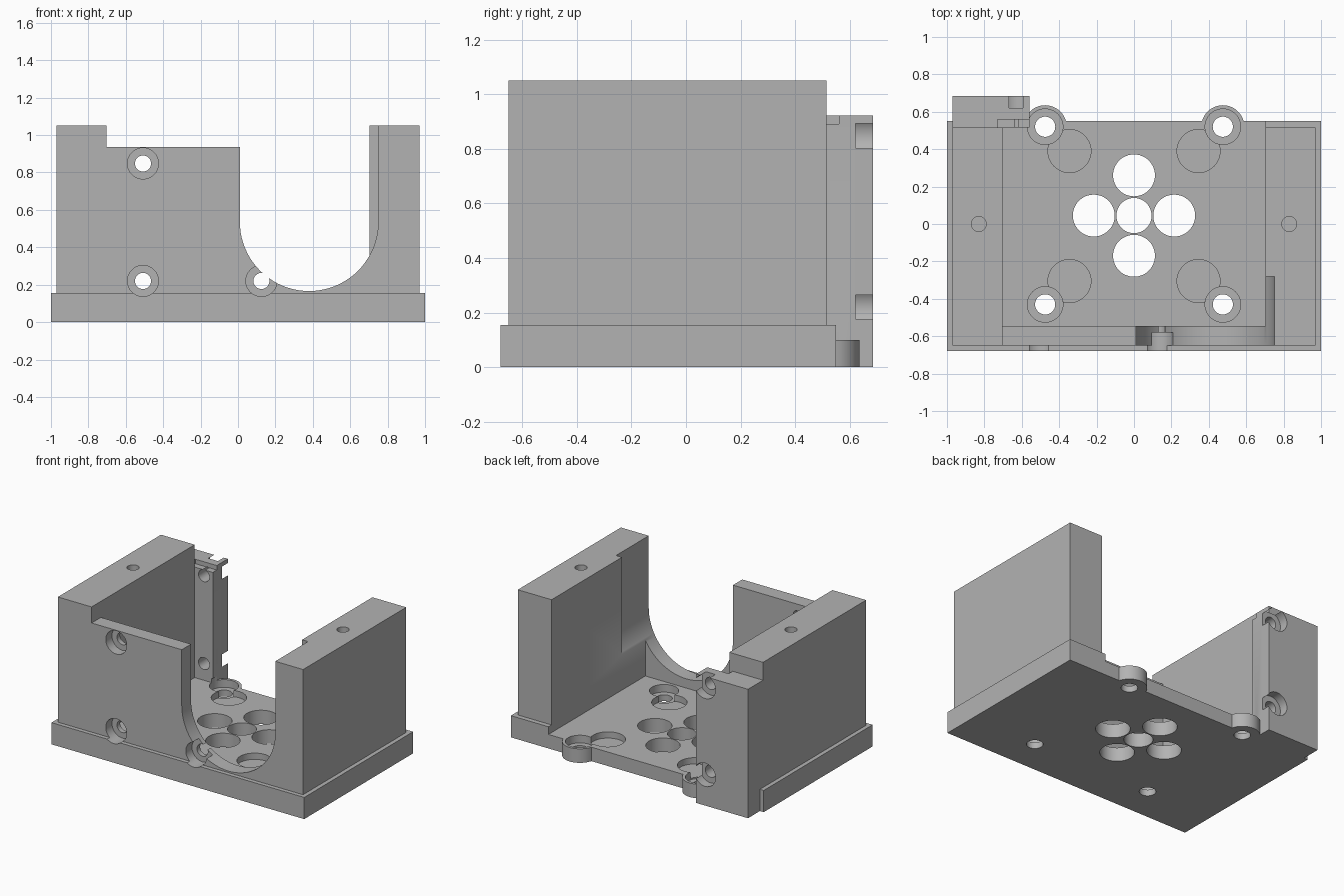
import bpy, bmesh, math

if "Cube" in bpy.data.objects:
    bpy.data.objects.remove(bpy.data.objects["Cube"])

grey = bpy.data.materials.new("plain grey")
grey.diffuse_color = (0.45, 0.45, 0.45, 1)
grey.use_nodes = True
grey.node_tree.nodes["Principled BSDF"].inputs["Base Color"].default_value = grey.diffuse_color


def prism(name, pts, place, depth):
    """Extrude a 2D outline: place(u, v) gives the start point, depth is the sweep vector."""
    bm = bmesh.new()
    face = bm.faces.new([bm.verts.new(place(u, v)) for u, v in pts])
    ext = bmesh.ops.extrude_face_region(bm, geom=[face])
    bmesh.ops.translate(bm, vec=depth, verts=[v for v in ext["geom"] if isinstance(v, bmesh.types.BMVert)])
    bmesh.ops.recalc_face_normals(bm, faces=bm.faces)
    me = bpy.data.meshes.new(name)
    bm.to_mesh(me)
    bm.free()
    ob = bpy.data.objects.new(name, me)
    bpy.context.collection.objects.link(ob)
    me.materials.append(grey)
    return ob


def box(name, x0, x1, y0, y1, z0, z1):
    return prism(name, [(x0, y0), (x1, y0), (x1, y1), (x0, y1)],
                 lambda u, v: (u, v, z0), (0, 0, z1 - z0))


def circle(cx, cy, r, n=48):
    return [(cx + r * math.cos(2 * math.pi * i / n), cy + r * math.sin(2 * math.pi * i / n)) for i in range(n)]


def rod_z(name, x, y, r, z0, z1):
    return prism(name, circle(x, y, r), lambda u, v: (u, v, z0), (0, 0, z1 - z0))


def rod_y(name, x, z, r, y0, y1):
    return prism(name, circle(x, z, r), lambda u, v: (u, y0, v), (0, y1 - y0, 0))


def combine(body, tool, op):
    bpy.context.view_layer.objects.active = body
    mod = body.modifiers.new(op, "BOOLEAN")
    mod.operation, mod.object, mod.solver = op, tool, "EXACT"
    bpy.ops.object.modifier_apply(modifier=mod.name)
    bpy.data.objects.remove(tool)


def add(tool):
    combine(body, tool, "UNION")


def cut(tool):
    combine(body, tool, "DIFFERENCE")


# Base slab with the walled block on top, hollowed to a floor open at the back
body = box("motor_housing", -1, 1, -0.68, 0.55, 0, 0.155)
add(box("block", -0.97, 0.97, -0.65, 0.515, 0.05, 1.05))
cut(box("interior", -0.703, 0.703, -0.545, 0.9, 0.10, 2))

# Lower top edge of the front wall, and the round-bottomed opening
cut(box("front_step", -0.703, 0.3, -0.9, -0.4, 0.935, 2))
cx, cz, r, n = 0.38, 0.536, 0.37, 40
arch = [(cx + r * math.cos(math.pi + math.pi * i / n), cz + r * math.sin(math.pi + math.pi * i / n))
        for i in range(n + 1)]
arch += [(cx + r, 2), (cx - r, 2)]
cut(prism("opening", arch, lambda u, v: (u, -0.9, v), (0, 0.62, 0)))

# Back mounting ears
for s in (-1, 1):
    add(rod_z("ear", s * 0.475, 0.52, 0.115, 0, 0.10))

# Back post with a lowered inner lip
post = box("post", -0.97, -0.56, 0.515, 0.685, 0, 0.922)
combine(post, box("lip_notch", -0.73, -0.4, 0.4, 0.56, 0.89, 2), "DIFFERENCE")
add(post)

# Floor: counterbored corner screws and shallow round pockets
for s in (-1, 1):
    for y, py in ((0.52, 0.39), (-0.43, -0.305)):
        cut(rod_z("pocket", s * 0.345, py, 0.115, 0.055, 0.13))
        cut(rod_z("counterbore", s * 0.475, y, 0.095, 0.045, 0.13))
        cut(rod_z("screw_hole", s * 0.475, y, 0.054, -0.1, 0.12))
    # Blind holes in the wall tops
    cut(rod_z("top_hole", s * 0.83, 0, 0.04, 0.85, 1.2))

# Floor: centre hole with four around it
cut(rod_z("centre_hole", 0, 0.045, 0.094, -0.1, 0.2))
for i in range(4):
    a = i * math.pi / 2
    cut(rod_z("ring_hole", 0.215 * math.cos(a), 0.045 + 0.215 * math.sin(a), 0.112, -0.1, 0.2))

# Counterbored screw holes in the front wall and the back post
for x, z in ((-0.508, 0.848), (-0.508, 0.22), (0.125, 0.22)):
    cut(rod_y("front_bore", x, z, 0.083, -0.9, -0.58))
    cut(rod_y("front_hole", x, z, 0.043, -0.9, -0.45))
for z in (0.848, 0.22):
    cut(rod_y("post_bore", -0.63, z, 0.083, 0.62, 0.9))
    cut(rod_y("post_hole", -0.63, z, 0.043, 0.4, 0.9))

bpy.ops.object.select_all(action="DESELECT")
body.select_set(True)
bpy.context.view_layer.objects.active = body
bpy.ops.object.shade_smooth_by_angle(angle=math.radians(30))
